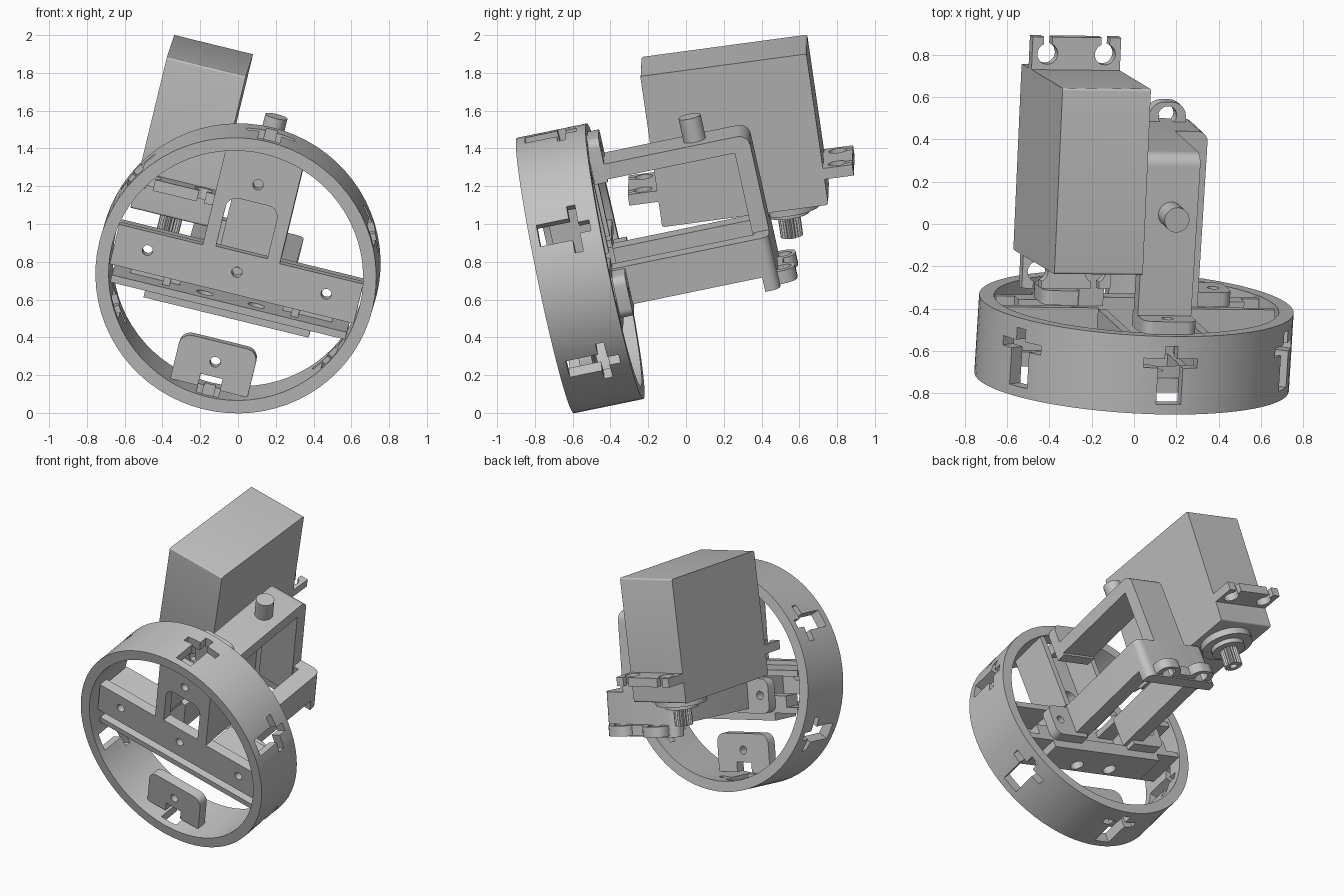
import bpy, bmesh, math
from mathutils import Matrix, Vector

cube = bpy.data.objects.get("Cube")
if cube:
    bpy.data.objects.remove(cube, do_unlink=True)

grey = bpy.data.materials.new("plain grey")
grey.use_nodes = True
grey.diffuse_color = (0.54, 0.54, 0.54, 1)
grey.node_tree.nodes["Principled BSDF"].inputs["Base Color"].default_value = grey.diffuse_color


def frame(side, up, origin):
    """Local axes: x sideways, y along the ring axis, z up the bracket."""
    z = Vector(up).normalized()
    x = Vector(side)
    x = (x - z * x.dot(z)).normalized()
    y = z.cross(x)
    m = Matrix((x, y, z)).transposed().to_4x4()
    m.translation = origin
    return m


MOUNT = frame((0.971, -0.011, -0.2375), (0.23, -0.21, 0.95), (0, -0.56, 0.765))
MOTOR = frame((0.971, -0.011, -0.2375), (0.234, -0.14, 0.963), (-0.148, 0.2, 1.892))


def finish(name, bm, base):
    mesh = bpy.data.meshes.new(name)
    bmesh.ops.recalc_face_normals(bm, faces=bm.faces)
    bm.to_mesh(mesh)
    bm.free()
    mesh.materials.append(grey)
    ob = bpy.data.objects.new(name, mesh)
    bpy.context.collection.objects.link(ob)
    ob.matrix_world = base
    return ob


def select(ob):
    bpy.ops.object.select_all(action='DESELECT')
    ob.select_set(True)
    bpy.context.view_layer.objects.active = ob


def box(name, x, y, z, base=MOUNT, round_axis=None, radius=0.04, keep=None):
    """Box from ranges; edges along round_axis may be rounded, keep filters them."""
    bm = bmesh.new()
    bmesh.ops.create_cube(bm, size=1)
    for v in bm.verts:
        v.co = [(r[0] + r[1]) / 2 + c * (r[1] - r[0]) for c, r in zip(v.co, (x, y, z))]
    if round_axis is not None:
        edges = []
        for e in bm.edges:
            d = e.verts[1].co - e.verts[0].co
            mid = (e.verts[0].co + e.verts[1].co) / 2
            if abs(d[round_axis]) > 0.9 * d.length and (keep is None or keep(mid)):
                edges.append(e)
        bmesh.ops.bevel(bm, geom=edges, offset=radius, segments=5, profile=0.5, affect='EDGES')
    return finish(name, bm, base)


def rod(name, centre, radius, length, axis='Z', base=MOUNT, sides=32):
    bm = bmesh.new()
    turn = Matrix.Rotation(math.pi / 2, 4, 'X') if axis == 'Y' else Matrix()
    bmesh.ops.create_cone(bm, cap_ends=True, segments=sides, radius1=radius, radius2=radius,
                          depth=length, matrix=Matrix.Translation(centre) @ turn)
    return finish(name, bm, base)


def cut(ob, *cutters):
    for c in cutters:
        c.hide_render = True
        mod = ob.modifiers.new("cut", 'BOOLEAN')
        mod.operation = 'DIFFERENCE'
        mod.solver = 'EXACT'
        mod.object = c
        select(ob)
        bpy.ops.object.modifier_apply(modifier=mod.name)
        bpy.data.objects.remove(c, do_unlink=True)


def hole(x, y, z, radius=0.028, axis='Y', base=MOUNT):
    return rod("hole_cutter", (x, y, z), radius, 0.3, axis, base, 20)


# Round outer ring with six keyed slots
ring = rod("outer_ring", (0, 0, 0), 0.745, 0.377, 'Y', sides=72)
cut(ring, rod("bore_cutter", (0, 0, 0), 0.675, 0.6, 'Y', sides=72))
for k in range(6):
    base = MOUNT @ Matrix.Rotation(math.radians(60 * k), 4, 'Y')
    wall = (0.6, 0.85)
    cut(ring,
        box("slot_cutter", (-0.06, 0.06), (-0.14, 0.062), wall, base),
        box("neck_cutter", (-0.03, 0.03), (0.05, 0.14), wall, base),
        box("key_cutter", (-0.13, 0.13), (0.035, 0.08), wall, base))

# T-shaped front plate: crossbar and column with a window
bar = box("crossbar_plate", (-0.665, 0.665), (-0.1, -0.03), (-0.12, 0.1))
cut(bar, *[hole(x, -0.07, 0) for x in (-0.487, 0, 0.487)])
column = box("column_plate", (-0.21, 0.21), (-0.1, -0.03), (0.1, 0.66))
cut(column, hole(0, -0.07, 0.487),
    box("window_cutter", (-0.14, 0.14), (-0.2, 0.1), (0.11, 0.39),
        round_axis=1, radius=0.06, keep=lambda m: m.z > 0.3))

# Lower tab inside the ring
tab = box("lower_tab", (-0.21, 0.21), (-0.1, -0.03), (-0.645, -0.39),
          round_axis=1, radius=0.06, keep=lambda m: m.z > -0.5)
cut(tab, hole(0, -0.07, -0.5),
    box("notch_cutter", (-0.06, 0.06), (-0.2, 0.1), (-0.8, -0.58)))

# Stiffening walls behind the plate, tying it to the shelf and the arms
for s in (-1, 1):
    box("column_wall", sorted((s * 0.17, s * 0.21)), (-0.03, 0.18), (0.1, 0.65))
    box("upper_bar_wall", sorted((s * 0.2, s * 0.66)), (-0.03, 0.18), (0.03, 0.07))
    box("bar_rib", sorted((s * 0.33, s * 0.37)), (-0.03, 0.18), (-0.18, 0.07))
    box("shelf_block", sorted((s * 0.28, s * 0.55)), (0.06, 0.18), (-0.18, -0.1))

# Floor shelf with two holes
shelf = box("floor_shelf", (-0.64, 0.64), (-0.1, 0.18), (-0.215, -0.175))
step = box("floor_step", (-0.45, 0.45), (-0.04, 0.18), (-0.265, -0.215))
for part in (shelf, step):
    cut(part, hole(-0.14, 0.02, -0.22, 0.045, 'Z'), hole(0.14, 0.02, -0.22, 0.045, 'Z'))

# Upper arm, back plate, mounting tab and pin
box("upper_arm", (-0.13, 0.13), (0.19, 1.03), (0.475, 0.56), round_axis=0, radius=0.06,
    keep=lambda m: m.y > 0.9 and m.z > 0.52)
box("back_plate", (-0.13, 0.13), (0.94, 1.03), (-0.2, 0.49))
top_tab = box("upper_mount_tab", (-0.13, 0.13), (0.18, 0.25), (0.46, 0.7),
              round_axis=1, radius=0.05, keep=lambda m: m.z > 0.6)
cut(top_tab, hole(0, 0.3, 0.625))
rod("top_pin", (0, 0.74, 0.605), 0.06, 0.17)

# Lower arms with their mounting tabs
for s in (-1, 1):
    box("lower_arm", sorted((s * 0.17, s * 0.29)), (0.18, 1.03), (-0.18, 0.03),
        round_axis=2, radius=0.05, keep=lambda m: abs(m.x) > 0.25 and m.y > 0.9)
    foot = box("lower_mount_tab", sorted((s * 0.2, s * 0.46)), (0.18, 0.25), (-0.21, 0.02),
               round_axis=1, radius=0.05, keep=lambda m: abs(m.x) > 0.4)
    cut(foot, hole(s * 0.39, 0.2, -0.09))
box("back_crosspiece", (-0.29, 0.29), (0.95, 1.03), (-0.26, 0.03), round_axis=2, radius=0.05,
    keep=lambda m: m.y > 1)

# Rear flange with two rounded lobes
for s in (-1, 1):
    lobe = box("rear_flange_lobe", sorted((s * 0.05, s * 0.23)), (1.0, 1.125), (-0.25, -0.18),
               round_axis=2, radius=0.07, keep=lambda m: m.y > 1.1)
    cut(lobe, hole(s * 0.14, 1.06, -0.21, 0.045, 'Z'))
box("rear_flange_web", (-0.1, 0.1), (1.0, 1.06), (-0.25, -0.18))

# Motor case, output boss and splined shaft
box("motor_case", (-0.215, 0.215), (-0.444, 0.444), (-0.83, 0), MOTOR, round_axis=0, radius=0.012)
rod("output_boss", (0, 0.22, -0.85), 0.17, 0.05, base=MOTOR)
rod("output_collar", (0, 0.22, -0.885), 0.11, 0.04, base=MOTOR)
bm = bmesh.new()
bmesh.ops.create_cone(bm, cap_ends=True, segments=40, radius1=0.06, radius2=0.06, depth=0.13,
                      matrix=Matrix.Translation((0, 0.22, -0.96)))
for v in bm.verts:
    angle = math.atan2(v.co.y - 0.22, v.co.x)
    if round(angle / (2 * math.pi) * 40) % 2:
        v.co.x *= 0.85
        v.co.y = 0.22 + (v.co.y - 0.22) * 0.85
shaft = finish("splined_shaft", bm, MOTOR)
cut(shaft, hole(0, 0.22, -1.12, 0.025, 'Z', MOTOR))

# Slotted mounting ears at both ends of the motor
for s in (-1, 1):
    ear = box("motor_ear", (-0.215, 0.215), sorted((s * 0.43, s * 0.6)), (-0.69, -0.63), MOTOR)
    for x in (-0.14, 0.14):
        cut(ear, hole(x, s * 0.52, -0.65, 0.05, 'Z', MOTOR),
            box("ear_slot_cutter", (x - 0.02, x + 0.02), sorted((s * 0.52, s * 0.7)),
                (-0.8, -0.5), MOTOR))

# Smooth the round surfaces, keeping the edges crisp
for ob in bpy.context.collection.objects:
    if ob.type == 'MESH' and grey.name in ob.data.materials:
        select(ob)
        bpy.ops.object.shade_smooth_by_angle(angle=math.radians(30))
